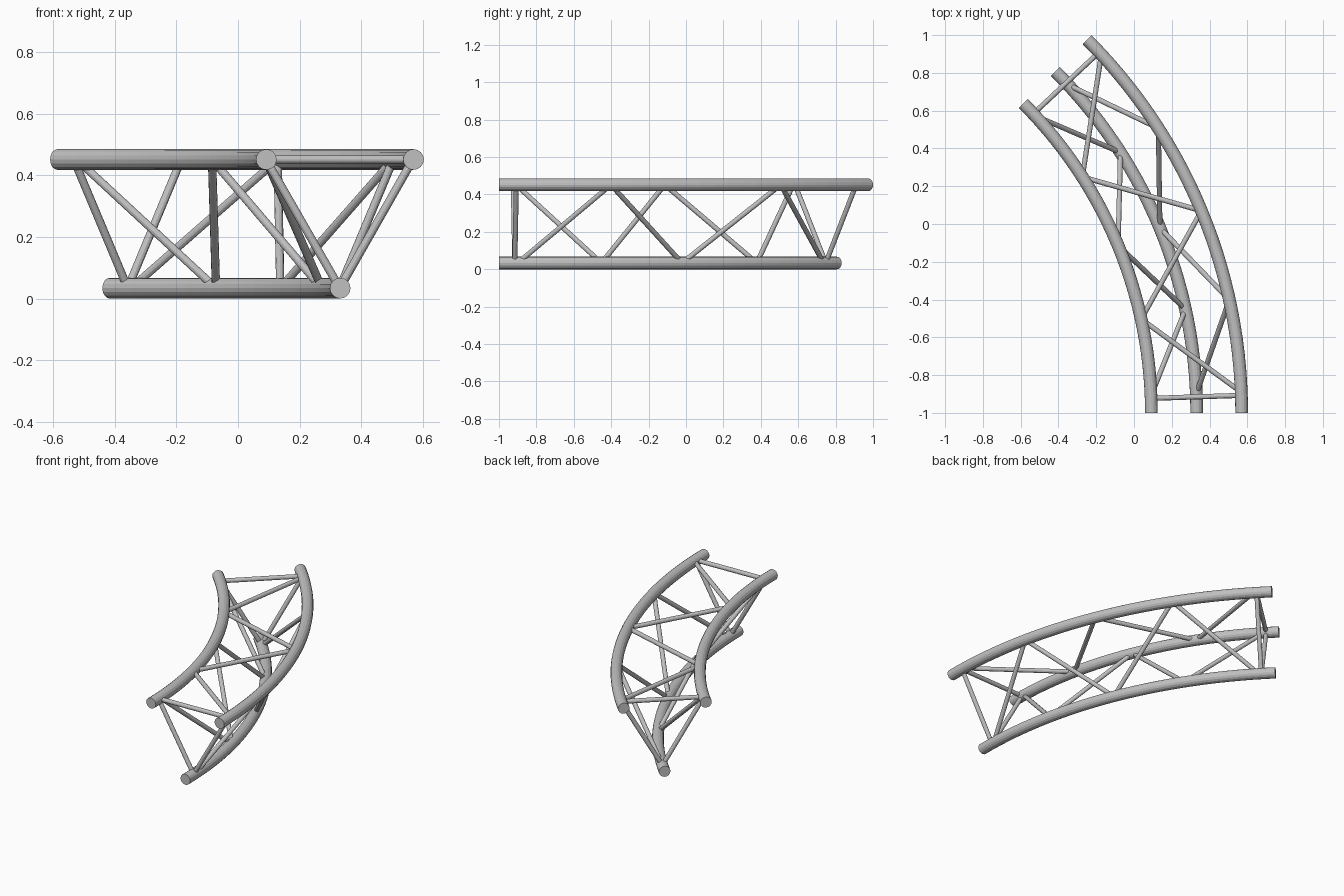
import bpy, bmesh, math
from mathutils import Vector, Matrix

if "Cube" in bpy.data.objects:
    bpy.data.objects.remove(bpy.data.objects["Cube"], do_unlink=True)

CENTRE = Vector((-2.225, -1.0, 0.0))   # centre of the bend
SWEEP = math.radians(45)
TUBE_R, BRACE_R = 0.0335, 0.0135
# bend radius and height of each main tube
CHORDS = {"inner": (2.317, 0.4515), "outer": (2.795, 0.4515), "lower": (2.557, 0.0335)}

metal = bpy.data.materials.new("light grey metal")
metal.use_nodes = True
grey = (0.53, 0.53, 0.53, 1.0)
metal.diffuse_color = grey
metal.node_tree.nodes["Principled BSDF"].inputs["Base Color"].default_value = grey


def finish(bm, name):
    bmesh.ops.recalc_face_normals(bm, faces=bm.faces)
    mesh = bpy.data.meshes.new(name)
    bm.to_mesh(mesh)
    bm.free()
    mesh.materials.append(metal)
    obj = bpy.data.objects.new(name, mesh)
    bpy.context.collection.objects.link(obj)


def node(chord, degrees):
    radius, height = CHORDS[chord]
    a = math.radians(degrees)
    return CENTRE + Vector((radius * math.cos(a), radius * math.sin(a), height))


def main_tube(chord):
    # circle section spun around the bend centre, then capped
    bm = bmesh.new()
    place = Matrix.Translation(node(chord, 0)) @ Matrix.Rotation(math.pi / 2, 4, "X")
    bmesh.ops.create_circle(bm, segments=16, radius=TUBE_R, matrix=place)
    bmesh.ops.spin(bm, geom=bm.verts[:] + bm.edges[:], cent=CENTRE, axis=(0, 0, 1),
                   angle=SWEEP, steps=28, use_duplicate=False)
    bmesh.ops.holes_fill(bm, edges=bm.edges[:], sides=0)
    finish(bm, chord + "_tube")


def brace(name, start, end):
    bm = bmesh.new()
    along = end - start
    place = Matrix.Translation((start + end) / 2) @ along.to_track_quat("Z", "Y").to_matrix().to_4x4()
    bmesh.ops.create_cone(bm, cap_ends=True, segments=12, radius1=BRACE_R,
                          radius2=BRACE_R, depth=along.length, matrix=place)
    finish(bm, name)


for chord in CHORDS:
    main_tube(chord)

# zigzag and end braces on the three sides of the truss
STATIONS = [2.25 + 10.125 * i for i in range(5)]
for first, second in (("outer", "inner"), ("inner", "lower"), ("lower", "outer")):
    side = first + "_" + second
    for i in range(4):
        a, b = (first, second) if i % 2 == 0 else (second, first)
        brace(f"{side}_diagonal_{i + 1}", node(a, STATIONS[i]), node(b, STATIONS[i + 1]))
    for label, degrees in (("front", 1.9), ("back", 43.1)):
        brace(f"{side}_{label}_brace", node(first, degrees), node(second, degrees))
